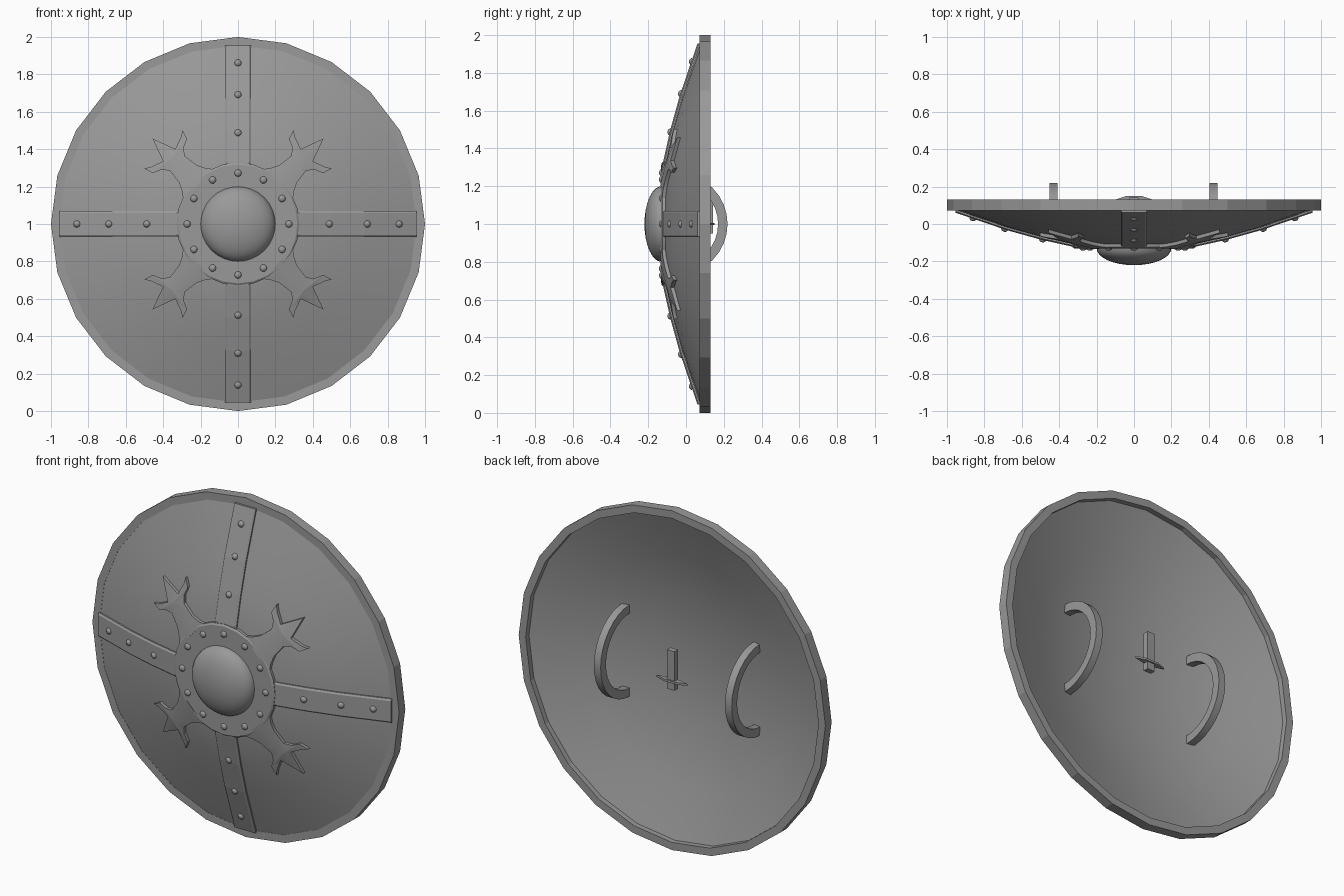
import bpy, bmesh, math
from mathutils import Matrix, Vector

cube = bpy.data.objects.get("Cube")
if cube:
    bpy.data.objects.remove(cube, do_unlink=True)

steel = bpy.data.materials.new("grey_steel")
steel.use_nodes = True
steel.diffuse_color = (0.32, 0.32, 0.32, 1)
steel.node_tree.nodes["Principled BSDF"].inputs["Base Color"].default_value = (0.32, 0.32, 0.32, 1)

CENTRE = Vector((0, 0, 1))
FRONT = [(0, -0.118), (0.33, -0.108), (0.5, -0.07), (0.68, -0.02), (0.96, 0.075)]


def dish_y(r):
    """Depth of the front of the dish at radius r."""
    for (r0, y0), (r1, y1) in zip(FRONT, FRONT[1:]):
        if r <= r1:
            return y0 + (y1 - y0) * (r - r0) / (r1 - r0)
    return FRONT[-1][1]


def finish(name, bm, angle=0):
    bmesh.ops.remove_doubles(bm, verts=bm.verts, dist=1e-5)
    bmesh.ops.recalc_face_normals(bm, faces=bm.faces)
    me = bpy.data.meshes.new(name)
    bm.to_mesh(me)
    bm.free()
    me.materials.append(steel)
    ob = bpy.data.objects.new(name, me)
    bpy.context.collection.objects.link(ob)
    ob.location = CENTRE
    if angle:
        bpy.ops.object.select_all(action='DESELECT')
        ob.select_set(True)
        bpy.context.view_layer.objects.active = ob
        bpy.ops.object.shade_smooth_by_angle(angle=math.radians(angle))
    return ob


def lathe(bm, profile, sides, offset=(0, 0, 0)):
    """Turn a closed (radius, y) profile about the y axis."""
    rings = []
    for i in range(sides):
        a = 2 * math.pi * i / sides
        rings.append([bm.verts.new(Vector((r * math.cos(a), y, r * math.sin(a))) + Vector(offset))
                      for r, y in profile])
    n = len(profile)
    for i in range(sides):
        p, q = rings[i], rings[(i + 1) % sides]
        for j in range(n):
            k = (j + 1) % n
            if profile[j][0] == 0 and profile[k][0] == 0:
                continue
            if profile[j][0] == 0:
                bm.faces.new((p[j], p[k], q[k]))
            elif profile[k][0] == 0:
                bm.faces.new((p[j], p[k], q[j]))
            else:
                bm.faces.new((p[j], p[k], q[k], q[j]))
    loose = [v for v in bm.verts if not v.link_faces]
    bmesh.ops.delete(bm, geom=loose, context='VERTS')


def dome(radius, depth, base, steps):
    arc = [math.pi / 2 * i / steps for i in range(steps)]
    return [(0, base)] + [(radius * math.cos(t), base - depth * math.sin(t)) for t in arc] + [(0, base - depth)]


def skin(bm, rings, closed_ends=True):
    """Join equal rings of points into a tube."""
    vs = [[bm.verts.new(p) for p in ring] for ring in rings]
    n = len(vs[0])
    for a, b in zip(vs, vs[1:]):
        for j in range(n):
            bm.faces.new((a[j], a[(j + 1) % n], b[(j + 1) % n], b[j]))
    bm.faces.new(vs[0])
    bm.faces.new(vs[-1])


# Dish, rim and boss
bm = bmesh.new()
lathe(bm, FRONT + [(0.96, 0.1)] + [(r, y + 0.02) for r, y in reversed(FRONT[:-1]) if r != 0.5] , 24)
finish("dish", bm, 25)

bm = bmesh.new()
lathe(bm, [(0.955, 0.072), (1, 0.072), (1, 0.13), (0.955, 0.13)], 24)
finish("rim", bm)

bm = bmesh.new()
lathe(bm, [(0, -0.1), (0.328, -0.1), (0.328, -0.124), (0.318, -0.131), (0, -0.133)], 24)
finish("boss_plate", bm, 25)

bm = bmesh.new()
lathe(bm, dome(0.2, 0.09, -0.13, 8), 32)
finish("boss_dome", bm, 40)

# Straps with chamfered edges, following the dish
for k, side in enumerate(("right", "top", "left", "bottom")):
    bm = bmesh.new()
    rings = []
    for r in (0.3, 0.33, 0.5, 0.68, 0.955):
        y = dish_y(r)
        rings.append([(r, y + 0.012, -0.07), (r, y - 0.006, -0.07), (r, y - 0.013, -0.06),
                      (r, y - 0.013, 0.06), (r, y - 0.006, 0.07), (r, y + 0.012, 0.07)])
    skin(bm, rings)
    bm.transform(Matrix.Rotation(k * math.pi / 2, 4, 'Y'))
    finish("strap_" + side, bm)

# Rivets on the boss plate and straps
bm = bmesh.new()
for i in range(12):
    a = i * math.pi / 6
    lathe(bm, dome(0.02, 0.014, -0.129, 3), 10, (0.272 * math.cos(a), 0, 0.272 * math.sin(a)))
for k in range(4):
    a = k * math.pi / 2
    for r in (0.487, 0.69, 0.86):
        lathe(bm, dome(0.02, 0.018, dish_y(r) - 0.008, 3), 10, (r * math.cos(a), 0, r * math.sin(a)))
finish("rivets", bm, 50)

# Forked ornaments on the diagonals: (distance along, half width)
HALF = [(0.3, 0.115), (0.335, 0.088), (0.38, 0.066), (0.46, 0.056), (0.495, 0.085), (0.515, 0.13),
        (0.565, 0.145), (0.545, 0.115), (0.535, 0.085), (0.52, 0.046), (0.647, 0)]
for k in range(4):
    bm = bmesh.new()
    for s in (1, -1):
        outline = HALF + [(0.5, 0), (0.3, 0)]
        top, low = [], []
        for u, w in outline:
            y = dish_y(math.hypot(u, w))
            top.append(bm.verts.new((u, y - (0.026 if w == 0 and u < 0.6 else 0.018), s * w)))
            low.append(bm.verts.new((u, y + 0.008, s * w)))
        bm.faces.new(top)
        bm.faces.new(low)
        for j in range(len(HALF) - 1):
            bm.faces.new((top[j], top[j + 1], low[j + 1], low[j]))
        bm.faces.new((top[-1], top[0], low[0], low[-1]))
    bmesh.ops.triangulate(bm, faces=[f for f in bm.faces if len(f.verts) > 4])
    bm.transform(Matrix.Rotation(math.pi / 4 + k * math.pi / 2, 4, 'Y'))
    finish("fork_ornament_%d" % (k + 1), bm, 20)

# Curved arm handles on the back
for x, side in ((0.425, "left"), (-0.43, "right")):
    bm = bmesh.new()
    rings = []
    for i in range(17):
        a = math.pi * i / 16
        rings.append([(x + dx, -0.05 + r * math.sin(a), r * math.cos(a))
                      for dx, r in ((-0.022, 0.22), (0.022, 0.22), (0.022, 0.27), (-0.022, 0.27))])
    skin(bm, rings)
    finish("handle_" + side, bm, 30)

# Small grip with a pointed crossbar behind the centre
bm = bmesh.new()
skin(bm, [[(x, y, z) for x, y in ((-0.025, 0.11), (0.025, 0.11), (0.025, 0.142), (-0.025, 0.142))]
          for z in (-0.05, 0.18)])
finish("grip_bar", bm)

bm = bmesh.new()
skin(bm, [[(x, y, z) for x, y in ((-0.1, 0.13), (-0.04, 0.115), (0.04, 0.115),
                                  (0.1, 0.13), (0.04, 0.15), (-0.04, 0.15))]
          for z in (-0.006, 0.006)])
finish("grip_crossbar", bm)
